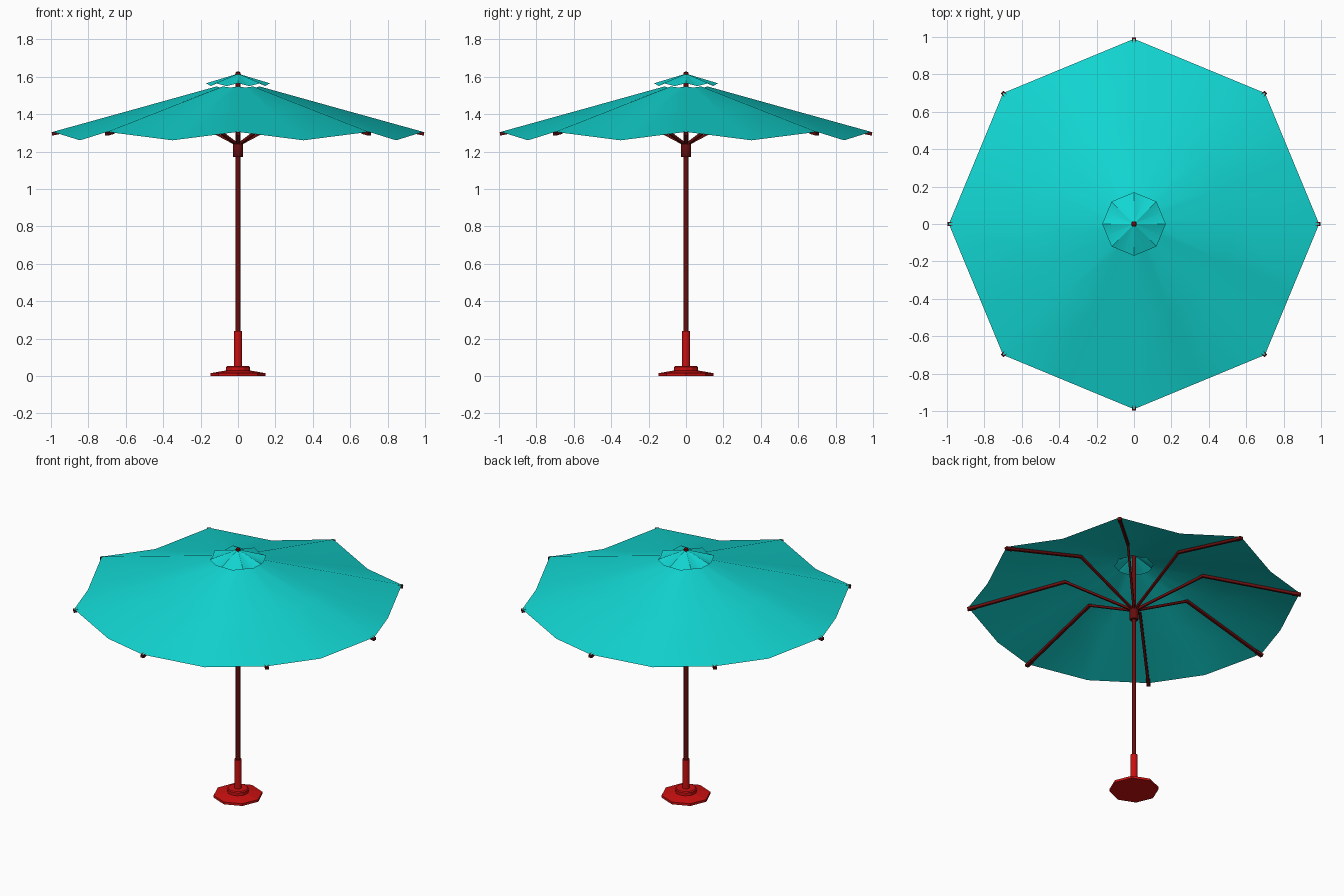
import bpy, bmesh, math
from mathutils import Vector

if "Cube" in bpy.data.objects:
    bpy.data.objects.remove(bpy.data.objects["Cube"])


def material(name, rgb):
    m = bpy.data.materials.new(name)
    m.diffuse_color = (*rgb, 1)
    m.use_nodes = True
    m.node_tree.nodes["Principled BSDF"].inputs["Base Color"].default_value = m.diffuse_color
    return m


TEAL = material("teal_fabric", (0.006, 0.68, 0.65))
DARK = material("dark_red_wood", (0.13, 0.004, 0.004))
RED = material("red_base", (0.6, 0.005, 0.005))


def finish(name, bm, mat, angle=None):
    me = bpy.data.meshes.new(name)
    bm.to_mesh(me)
    bm.free()
    me.materials.append(mat)
    ob = bpy.data.objects.new(name, me)
    bpy.context.collection.objects.link(ob)
    if angle:
        bpy.ops.object.select_all(action='DESELECT')
        ob.select_set(True)
        bpy.context.view_layer.objects.active = ob
        bpy.ops.object.shade_smooth_by_angle(angle=math.radians(angle))
    return ob


def lathe(name, profile, n, mat, angle=None):
    """Closed solid from (radius, z) rings listed bottom to top."""
    bm = bmesh.new()
    rings = [[bm.verts.new((r * math.cos(math.tau * i / n), r * math.sin(math.tau * i / n), z))
              for i in range(n)] for r, z in profile]
    for a, b in zip(rings, rings[1:]):
        for i in range(n):
            j = (i + 1) % n
            bm.faces.new((a[i], a[j], b[j], b[i]))
    bm.faces.new(rings[0][::-1])
    bm.faces.new(rings[-1])
    return finish(name, bm, mat, angle)


def fabric(name, rings):
    """Eight-ribbed sheet; each ring is (radius, rib z, mid-panel z)."""
    bm = bmesh.new()
    loops = []
    for r, zr, zm in rings:
        loop = []
        for i in range(16):
            a = math.tau * i / 16
            rr, z = (r * math.cos(math.pi / 8), zm) if i % 2 else (r, zr)
            loop.append(bm.verts.new((rr * math.cos(a), rr * math.sin(a), z)))
        loops.append(loop)
    for a, b in zip(loops, loops[1:]):
        for i in range(16):
            j = (i + 1) % 16
            bm.faces.new((a[i], a[j], b[j], b[i]))
    return finish(name, bm, TEAL, 30)


def bar(name, p, q, w, h):
    """Rectangular bar between two points."""
    p, q = Vector(p), Vector(q)
    d = (q - p).normalized()
    side = d.cross(Vector((0, 0, 1))).normalized()
    up = side.cross(d)
    bm = bmesh.new()
    ends = [[bm.verts.new(c + side * sx * w / 2 + up * sy * h / 2)
             for sx, sy in ((-1, -1), (1, -1), (1, 1), (-1, 1))] for c in (p, q)]
    for i in range(4):
        j = (i + 1) % 4
        bm.faces.new((ends[0][i], ends[0][j], ends[1][j], ends[1][i]))
    bm.faces.new(ends[0][::-1])
    bm.faces.new(ends[1])
    bmesh.ops.recalc_face_normals(bm, faces=bm.faces)
    return finish(name, bm, DARK)


# Canopy and vent cap
fabric("canopy", [(0.99, 1.305, 1.26), (0.55, 1.427, 1.402), (0.115, 1.548, 1.542)])
fabric("vent_cap", [(0.17, 1.565, 1.55), (0.01, 1.613, 1.613)])

# Ribs, tips and struts
for k in range(8):
    a = math.tau * k / 8

    def at(r, z):
        return (r * math.cos(a), r * math.sin(a), z)
    bar(f"rib_{k}", at(0.41, 1.452), at(0.98, 1.296), 0.016, 0.016)
    bar(f"rib_tip_{k}", at(0.945, 1.304), at(0.995, 1.294), 0.022, 0.018)
    bar(f"strut_{k}", at(0.015, 1.242), at(0.415, 1.454), 0.014, 0.014)

# Pole, hub and finial
lathe("pole", [(0.0135, 0.03), (0.0135, 1.61)], 12, DARK, 40)
lathe("hub", [(0.024, 1.17), (0.028, 1.175), (0.028, 1.235), (0.018, 1.25)], 12, DARK, 40)
lathe("finial", [(0.008, 1.605), (0.015, 1.612), (0.013, 1.622), (0.006, 1.627)], 10, DARK, 40)

# Base plate, collar and sleeve
lathe("base_plate", [(0.147, 0), (0.147, 0.015), (0.06, 0.03)], 8, RED)
lathe("base_collar", [(0.064, 0.02), (0.064, 0.048), (0.058, 0.054)], 12, RED)
lathe("base_sleeve", [(0.022, 0.045), (0.022, 0.24)], 12, RED, 40)
